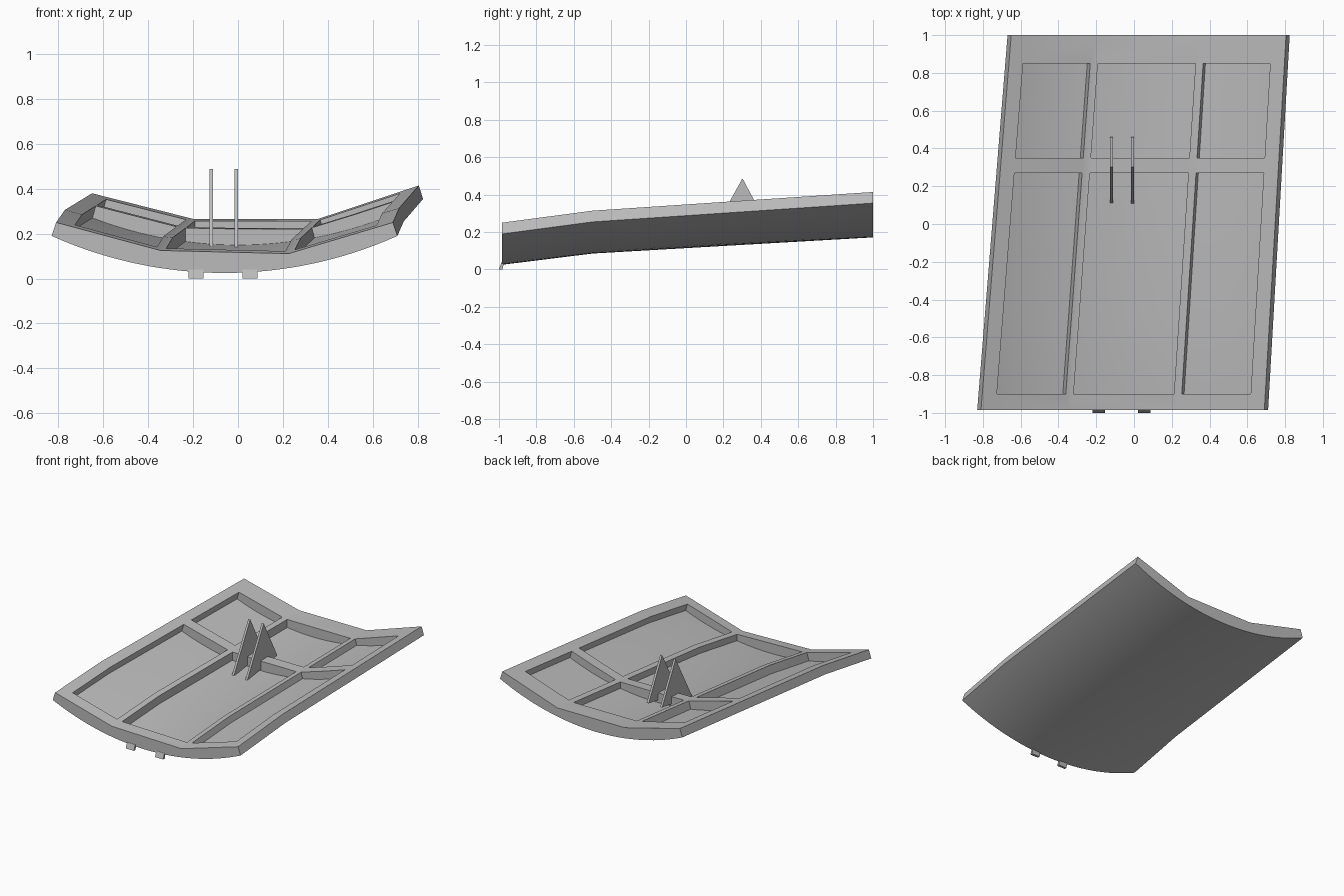
import bpy, bmesh, math

if "Cube" in bpy.data.objects:
    bpy.data.objects.remove(bpy.data.objects["Cube"])

grey = bpy.data.materials.new("panel grey")
grey.diffuse_color = (0.5, 0.5, 0.5, 1)
grey.use_nodes = True
grey.node_tree.nodes["Principled BSDF"].inputs["Base Color"].default_value = grey.diffuse_color

Y0, Y1, KINK = -0.984, 1.0, -0.5      # front, back, bend line
R = 1.88                              # radius of the curved underside
RIB, EDGE, FLOOR = 0.285, 0.75, 0.02  # rib position, top half width, floor thickness


def place(o, z, y):
    """Put a section point (offset o, height z) on the skewed, lifted, twisted panel."""
    t = (y - Y0) / (Y1 - Y0)
    if y < KINK:
        lift = 0.06 * (y - Y0) / (KINK - Y0)
    else:
        lift = 0.06 + 0.087 * (y - KINK) / (Y1 - KINK)
    return (-0.06 + 0.1375 * t + o * (1 - 0.03 * t), y, z + lift + 0.023 * t * o)


def under(o):
    return 0.025 + R - math.sqrt(R * R - o * o)


def top(o):
    side = 0.118 - 0.007 * math.copysign(1, o)
    if abs(o) <= RIB:
        return 0.118 - 0.007 * o / RIB
    return side + (0.25 - side) * (abs(o) - RIB) / (EDGE - RIB)


def finish(bm, name):
    bmesh.ops.recalc_face_normals(bm, faces=bm.faces)
    mesh = bpy.data.meshes.new(name)
    bm.to_mesh(mesh)
    bm.free()
    mesh.materials.append(grey)
    obj = bpy.data.objects.new(name, mesh)
    bpy.context.collection.objects.link(obj)
    return obj


def loft(bm, section, ys):
    """Skin one closed section along the panel."""
    rings = [[bm.verts.new(place(o, z, y)) for o, z in section] for y in ys]
    n = len(section)
    for a, b in zip(rings, rings[1:]):
        for i in range(n):
            j = (i + 1) % n
            bm.faces.new((a[i], a[j], b[j], b[i]))
    bm.faces.new(rings[0])
    bm.faces.new(rings[-1])


def prism(name, pts, axis_pts):
    """Extrude a y-z outline between two x values."""
    bm = bmesh.new()
    a, b = [[bm.verts.new((x, y, z)) for y, z in pts] for x in axis_pts]
    bm.faces.new(a)
    bm.faces.new(b)
    for i in range(len(pts)):
        j = (i + 1) % len(pts)
        bm.faces.new((a[i], a[j], b[j], b[i]))
    return finish(bm, name)


# Curved panel body
N = 32
arc = [-0.77 + 1.54 * i / N for i in range(N + 1)]
section = [(o, under(o)) for o in arc] + [(o, top(o)) for o in (EDGE, RIB, -RIB, -EDGE)]
bm = bmesh.new()
loft(bm, section, (Y0, KINK, Y1))
panel = finish(bm, "panel")

# Six recessed pockets, outer ones cut square to the sloping top
bm = bmesh.new()
for lo, hi, side in ((-0.672, -0.307, -1), (-0.266, 0.266, 0), (0.307, 0.672, 1)):
    lean = 0.27 * side
    a = lo + lean * (top(lo) - under(lo) - FLOOR)
    b = hi + lean * (top(hi) - under(hi) - FLOOR)
    floor = [a + (b - a) * i / 12 for i in range(13)]
    pocket = [(o, under(o) + FLOOR) for o in floor]
    pocket += [(o - lean * 0.05, top(o) + 0.05) for o in (hi, lo)]
    loft(bm, pocket, (-0.90, KINK, 0.27))
    loft(bm, pocket, (0.35, 0.85))
cutter = finish(bm, "pocket_cutter")
cutter.hide_render = True

bpy.context.view_layer.objects.active = panel
panel.select_set(True)
cut = panel.modifiers.new("pockets", 'BOOLEAN')
cut.operation = 'DIFFERENCE'
cut.solver = 'EXACT'
cut.object = cutter
bpy.ops.object.modifier_apply(modifier="pockets")
bpy.data.objects.remove(cutter)
bpy.ops.object.shade_smooth_by_angle(angle=math.radians(20))

# Two triangular fins
for i, x in enumerate((-0.127, -0.016)):
    prism(f"fin_{i + 1}", [(0.108, 0.138), (0.46, 0.19), (0.302, 0.487)], (x, x + 0.016))

# Two small tabs under the front edge
for i, x in enumerate((-0.22, 0.02)):
    prism(f"front_tab_{i + 1}", [(-1.0, 0.0), (-0.982, 0.0), (-0.972, 0.04), (-0.986, 0.04)],
          (x, x + 0.067))
